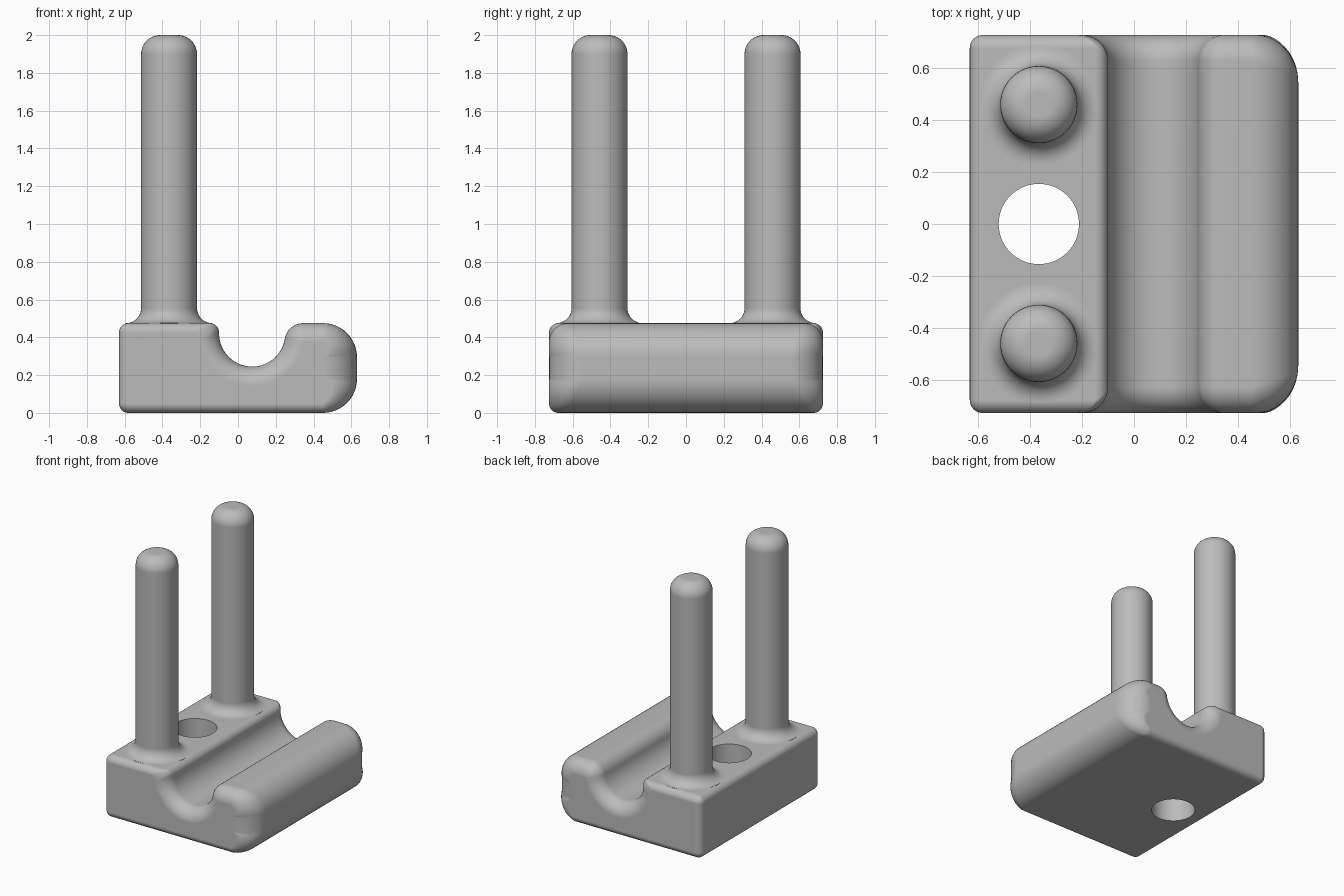
import bpy
import bmesh
from math import sin, cos, radians, pi

cube = bpy.data.objects.get("Cube")
if cube:
    bpy.data.objects.remove(cube, do_unlink=True)

grey = bpy.data.materials.new("plain grey")
grey.use_nodes = True
grey.diffuse_color = (0.5, 0.5, 0.5, 1)
grey.node_tree.nodes["Principled BSDF"].inputs["Base Color"].default_value = (0.5, 0.5, 0.5, 1)

HALF_Y, TOP = 0.725, 0.475
PEG_X, PEG_Y = -0.365, 0.458


def make_object(name, bm):
    bmesh.ops.remove_doubles(bm, verts=bm.verts, dist=0.0002)
    bmesh.ops.recalc_face_normals(bm, faces=bm.faces)
    mesh = bpy.data.meshes.new(name)
    bm.to_mesh(mesh)
    bm.free()
    mesh.materials.append(grey)
    obj = bpy.data.objects.new(name, mesh)
    bpy.context.collection.objects.link(obj)
    return obj


def activate(obj):
    bpy.ops.object.select_all(action="DESELECT")
    obj.select_set(True)
    bpy.context.view_layer.objects.active = obj


def smooth(obj):
    activate(obj)
    bpy.ops.object.shade_smooth_by_angle(angle=radians(35))
    weighted = obj.modifiers.new("even_shading", "WEIGHTED_NORMAL")
    weighted.keep_sharp = True


def loft(bm, rings, wrap_caps=True):
    """Bridge matching closed rings of points and cap both ends."""
    loops = [[bm.verts.new(p) for p in ring] for ring in rings]
    for a, b in zip(loops, loops[1:]):
        for i in range(len(a)):
            j = (i + 1) % len(a)
            bm.faces.new((a[i], a[j], b[j], b[i]))
    if wrap_caps:
        bm.faces.new(loops[0])
        bm.faces.new(loops[-1])


def arc(cx, cz, r, start, end, round_a, round_b, side=-1, shift=None, steps=12):
    """Profile points: x, z, inward shift at the end face, end rounding radius."""
    points = []
    for k in range(steps + 1):
        f = k / steps
        a = radians(start + (end - start) * f)
        e = round_a + (round_b - round_a) * f
        dx, dz = shift or (side * e * cos(a), side * e * sin(a))
        points.append([cx + r * cos(a), cz + r * sin(a), dx, dz, e])
    return points


# Body profile: block, round channel, raised lip
channel = arc(0.075, 0.42, 0.175, 180, 350.6, 0.1, 0.1, side=1, steps=30)
for p in channel:
    if p[0] < 0.075:
        p[3] = min(p[3], -0.05)
profile = (
    arc(-0.58, 0.05, 0.05, 270, 180, 0.05, 0.05)
    + arc(-0.58, 0.425, 0.05, 180, 90, 0.05, 0.05)
    + arc(-0.15, 0.425, 0.05, 90, 0, 0.05, 0.1, shift=(-0.1, -0.05))
    + channel
    + arc(0.346, 0.375, 0.1, 170.6, 90, 0.1, 0.1)[1:]
    + arc(0.45, 0.295, 0.18, 90, 0, 0.1, 0.18)
    + arc(0.45, 0.18, 0.18, 0, -90, 0.18, 0.05)
)


def section(t, direction):
    s = 1 - cos(t)
    return [(x + dx * s, direction * (HALF_Y - e * (1 - sin(t))), z + dz * s)
            for x, z, dx, dz, e in profile]


# Body with rounded ends
STEPS = 10
angles = [k / STEPS * pi / 2 for k in range(STEPS + 1)]
bm = bmesh.new()
loft(bm, [section(t, -1) for t in reversed(angles)] + [section(t, 1) for t in angles])
body = make_object("channel_block", bm)

# Through hole
bm = bmesh.new()
bmesh.ops.create_cone(bm, cap_ends=True, segments=64, radius1=0.154, radius2=0.154, depth=2)
cutter = make_object("hole_cutter", bm)
cutter.location.x = PEG_X
cutter.hide_render = True
hole = body.modifiers.new("hole", "BOOLEAN")
hole.operation = "DIFFERENCE"
hole.solver = "EXACT"
hole.object = cutter
activate(body)
bpy.ops.object.modifier_apply(modifier=hole.name)
bpy.data.objects.remove(cutter, do_unlink=True)
smooth(body)


# Pegs with flared foot and rounded tip
def make_peg(name, y):
    radius, flare, tip = 0.148, 0.08, 0.1
    outline = [(radius + flare, TOP - 0.03)]
    outline += [(radius + flare * (1 - sin(t)), TOP + flare * (1 - cos(t))) for t in angles]
    outline += [(radius - tip * (1 - cos(t)), 2 - tip * (1 - sin(t))) for t in angles]
    turns = [2 * pi * k / 48 for k in range(48)]
    bm = bmesh.new()
    loft(bm, [[(r * cos(a), r * sin(a), z) for a in turns] for r, z in outline])
    peg = make_object(name, bm)
    peg.location = (PEG_X, y, 0)
    smooth(peg)


make_peg("front_peg", -PEG_Y)
make_peg("back_peg", PEG_Y)
